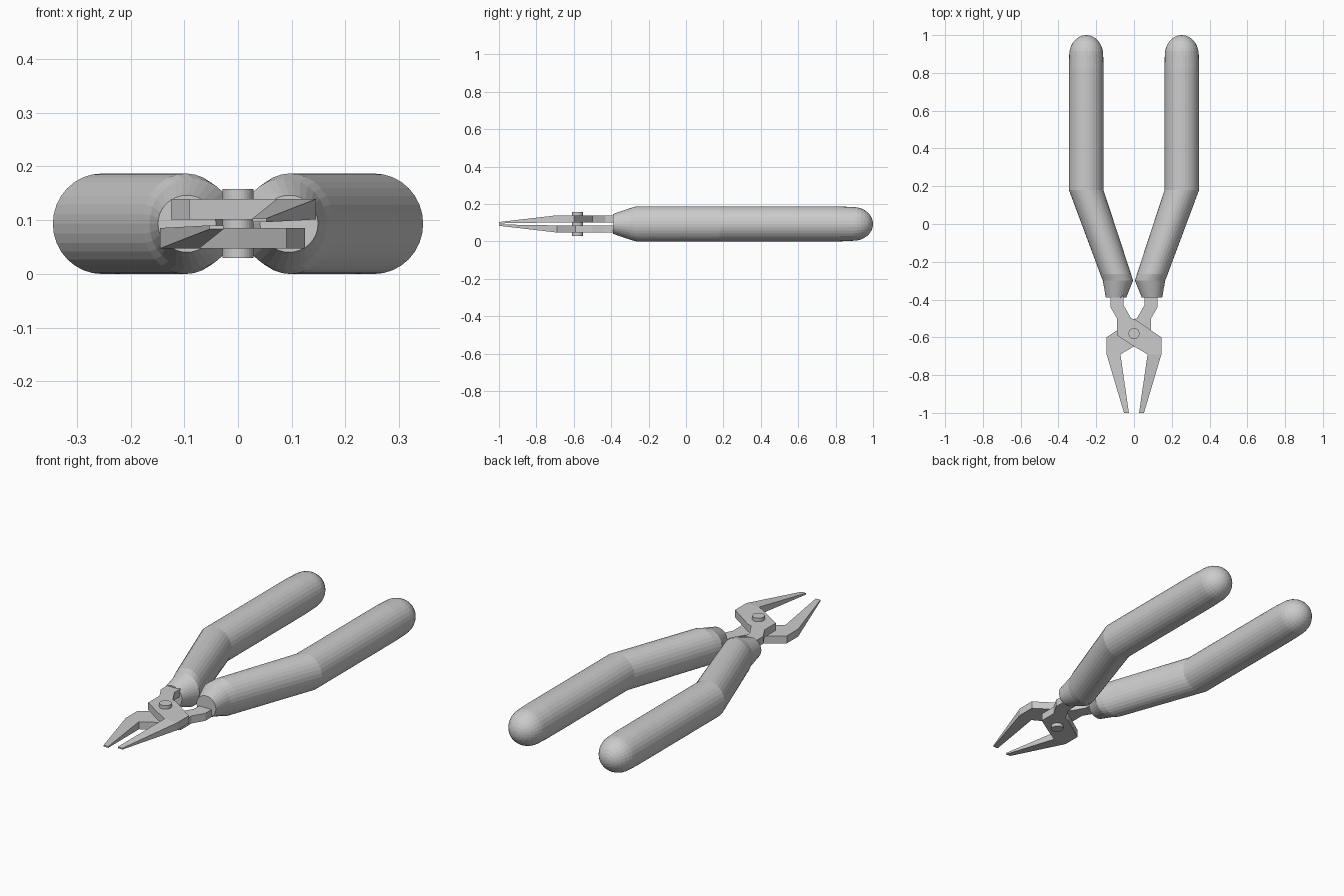
import bpy, bmesh, math

if "Cube" in bpy.data.objects:
    bpy.data.objects.remove(bpy.data.objects["Cube"])

ZC = 0.0935
SIDES = 32


def make_object(name, bm):
    bmesh.ops.recalc_face_normals(bm, faces=bm.faces)
    mesh = bpy.data.meshes.new(name)
    bm.to_mesh(mesh)
    bm.free()
    ob = bpy.data.objects.new(name, mesh)
    bpy.context.collection.objects.link(ob)
    return ob


# Padded handle: elliptical rings (centre x, y, half width, half height)
def handle(name, side):
    rings = [(0.095, -0.39, 0.054, 0.053), (0.085, -0.30, 0.080, 0.084),
             (0.097, -0.265, 0.0815, 0.0935), (0.253, 0.18, 0.0915, 0.0935),
             (0.253, 0.82, 0.0915, 0.0935)]
    for i in range(8):
        a = math.radians(90 * i / 8)
        r = 0.09 * math.cos(a)
        rings.append((0.253, 0.895 + 0.105 * math.sin(a), r, r))
    bm = bmesh.new()
    loops = []
    for cx, y, rx, rz in rings:
        loops.append([bm.verts.new((side * (cx + rx * math.cos(t)), y, ZC + rz * math.sin(t)))
                      for t in (2 * math.pi * k / SIDES for k in range(SIDES))])
    for a, b in zip(loops, loops[1:]):
        for k in range(SIDES):
            n = (k + 1) % SIDES
            bm.faces.new((a[k], a[n], b[n], b[k]))
    bm.faces.new(loops[0])
    tip = bm.verts.new((side * 0.253, 1.0, ZC))
    for k in range(SIDES):
        bm.faces.new((loops[-1][k], loops[-1][(k + 1) % SIDES], tip))
    ob = make_object(name, bm)
    ob.data.shade_flat()
    return ob


# Metal half: shank, crossing plate and tapered jaw in one outline
def jaw_half(name, side):
    outline = [(0.005, -0.505), (0.145, -0.60), (0.145, -0.69), (0.053, -1.0),
               (0.027, -1.0), (0.072, -0.69), (0.0, -0.648), (-0.09, -0.59),
               (-0.09, -0.50), (-0.125, -0.44), (-0.125, -0.38), (-0.055, -0.38),
               (-0.055, -0.43), (-0.09 + 0.075, -0.50)]
    bm = bmesh.new()
    low, high = [], []
    for x, y in outline:
        is_tip = y < -0.9
        lo, hi = (0.003, 0.010) if is_tip else (0.008, 0.046)
        low.append(bm.verts.new((side * x, y, ZC + side * lo)))
        high.append(bm.verts.new((side * x, y, ZC + side * hi)))
    n = len(outline)
    # split at the jaw root so every face stays planar
    for v in (low, high):
        bm.faces.new(v[2:6])
        bm.faces.new([v[i] for i in range(n) if i not in (3, 4)])
    for i in range(n):
        j = (i + 1) % n
        bm.faces.new((low[i], low[j], high[j], high[i]))
    return make_object(name, bm)


for label, s in (("right", 1), ("left", -1)):
    handle(label + "_handle", s)
    jaw_half(label + "_jaw", s)

# Pivot pin through both halves
bpy.ops.mesh.primitive_cylinder_add(vertices=32, radius=0.029, depth=0.128,
                                    location=(0, -0.58, 0.094))
bpy.context.object.name = "pivot_pin"
